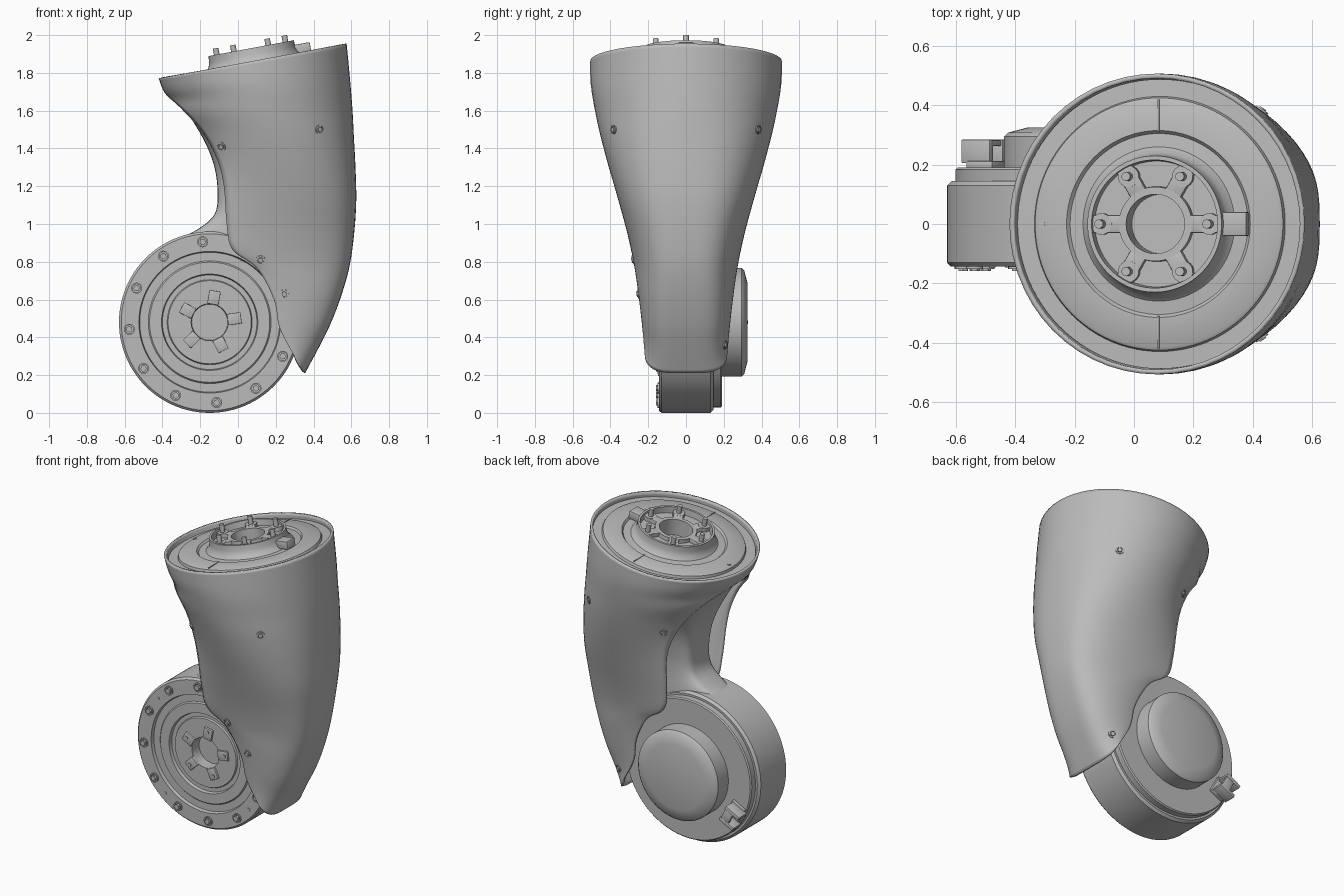
import bpy, bmesh
from math import sin, cos, pi, radians, atan
from mathutils import Vector, Matrix
from mathutils.bvhtree import BVHTree

if "Cube" in bpy.data.objects:
    bpy.data.objects.remove(bpy.data.objects["Cube"])

grey = bpy.data.materials.new("plain_grey")
grey.use_nodes = True
grey.diffuse_color = (0.5, 0.5, 0.5, 1)
grey.node_tree.nodes["Principled BSDF"].inputs["Base Color"].default_value = (0.5, 0.5, 0.5, 1)


def finish(name, bm, matrix=Matrix(), angle=32):
    """Turn a bmesh into a smooth-shaded object."""
    mesh = bpy.data.meshes.new(name)
    bm.to_mesh(mesh)
    bm.free()
    mesh.materials.append(grey)
    ob = bpy.data.objects.new(name, mesh)
    bpy.context.collection.objects.link(ob)
    ob.matrix_world = matrix
    bpy.ops.object.select_all(action='DESELECT')
    ob.select_set(True)
    bpy.context.view_layer.objects.active = ob
    bpy.ops.object.shade_smooth_by_angle(angle=radians(angle))
    return ob


def lathe(name, profile, matrix, steps=96):
    """Spin (radius, height) points about local z."""
    bm = bmesh.new()
    verts = [bm.verts.new((r, 0, z)) for r, z in profile]
    edges = [bm.edges.new(pair) for pair in zip(verts, verts[1:])]
    bmesh.ops.spin(bm, geom=verts + edges, cent=(0, 0, 0), axis=(0, 0, 1),
                   angle=2 * pi, steps=steps, use_duplicate=False)
    bmesh.ops.remove_doubles(bm, verts=bm.verts, dist=1e-4)
    bmesh.ops.recalc_face_normals(bm, faces=bm.faces)
    return finish(name, bm, matrix)


def box(name, matrix, centre, size, bevel):
    bm = bmesh.new()
    bmesh.ops.create_cube(bm, size=1, matrix=Matrix.Translation(centre) @ Matrix.Diagonal((*size, 1)))
    bmesh.ops.bevel(bm, geom=bm.edges[:], offset=bevel, segments=2, affect='EDGES', profile=0.5)
    return finish(name, bm, matrix)


def peg(name, matrix, radius, bottom, top, sides=16):
    bm = bmesh.new()
    bmesh.ops.create_cone(bm, cap_ends=True, segments=sides, radius1=radius, radius2=radius,
                          depth=top - bottom, matrix=Matrix.Translation((0, 0, (top + bottom) / 2)))
    return finish(name, bm, matrix)


def screw(name, matrix, radius, height):
    """Washer ring with a hexagonal head in the middle."""
    lathe(name + "_washer", [(radius, -.01), (radius, height * .5), (radius * .75, height * .5),
                             (radius * .75, -.01)], matrix, 20)
    peg(name + "_head", matrix, radius * .6, -.01, height, 6)


def catmull(rows, t):
    i = min(int(t), len(rows) - 2)
    u = t - i
    a, b, c, d = (rows[max(0, min(len(rows) - 1, i + k))] for k in (-1, 0, 1, 2))
    return [q + 0.5 * u * (r - p + u * (2*p - 5*q + 4*r - s + u * (3*(q - r) + s - p)))
            for p, q, r, s in zip(a, b, c, d)]


def loft(rows, sub=5, segs=56):
    """Rows: inner edge x, z, outer edge x, z, half width, wrap angle, roundness."""
    bm = bmesh.new()
    grid = []
    for n in range((len(rows) - 1) * sub + 1):
        ex, ez, ox, oz, w, wrap, power = catmull(rows, n / sub)
        wrap = radians(min(wrap, 180))
        ring = []
        for j in range(segs + 1):
            k = 2 * j / segs - 1
            th = abs(k) * wrap
            f = (cos(th) - cos(wrap)) / (1 - cos(wrap))
            y = w * max(sin(th), 0) ** power * (1 if k > 0 else -1)
            ring.append(bm.verts.new((ex + (ox - ex) * f, y, ez + (oz - ez) * f)))
        grid.append(ring)
    for a, b in zip(grid, grid[1:]):
        for j in range(segs):
            bm.faces.new((a[j], b[j], b[j + 1], a[j + 1]))
    bmesh.ops.remove_doubles(bm, verts=bm.verts, dist=1e-4)
    return bm


# Outer shell, closed at the rim and opening into a channel lower down
shell_bm = loft([
    (-.42, 1.77, .575, 1.955, .507, 180, 1),
    (-.385, 1.69, .59, 1.8, .505, 180, 1),
    (-.3, 1.61, .605, 1.62, .485, 155, .95),
    (-.185, 1.48, .613, 1.47, .455, 145, .85),
    (-.11, 1.34, .622, 1.3, .415, 138, .75),
    (-.075, 1.2, .626, 1.12, .37, 130, .67),
    (-.06, 1.0, .613, .93, .317, 120, .62),
    (-.03, .865, .587, .76, .285, 110, .57),
    (.1, .765, .54, .6, .265, 105, .53),
    (.19, .6, .485, .46, .245, 100, .5),
    (.22, .45, .425, .34, .23, 95, .5),
    (.295, .305, .355, .21, .218, 90, .5)])
shell_tree = BVHTree.FromBMesh(shell_bm)
shell = finish("outer_shell", shell_bm, angle=40)
wall = shell.modifiers.new("wall", 'SOLIDIFY')
wall.thickness = 0.016

# Inner neck between the joint and the top plate
finish("inner_neck", loft([
    (-.33, 1.68, .54, 1.82, .4, 180, .8),
    (-.2, 1.48, .52, 1.5, .28, 180, .55),
    (-.13, 1.32, .5, 1.3, .2, 180, .45),
    (-.108, 1.17, .5, 1.1, .16, 180, .35),
    (-.125, 1.05, .45, .95, .148, 180, .32),
    (-.22, .968, .3, .72, .14, 180, .3),
    (-.33, .915, .25, .69, .1, 180, .3)]), angle=40)

# Shell screws sit almost flush with the surface
for side, spots in ((-1, ((.43, 1.5), (-.085, 1.41), (.12, .81), (.245, .63))),
                    (1, ((.43, 1.5), (-.085, 1.41), (.34, .36)))):
    for x, z in spots:
        hit, normal, _, _ = shell_tree.ray_cast(Vector((x, 2 * side, z)), Vector((0, -side, 0)))
        if hit:
            turn = normal.to_track_quat('Z', 'Y').to_matrix().to_4x4()
            screw("shell_screw", Matrix.Translation(hit) @ turn, 0.024, 0.01)

# Tilted top plate with raised flange
top = Matrix.Translation((.082, 0, 1.862)) @ Matrix.Rotation(-atan(.186), 4, 'Y')
lathe("top_plate", [(.488, -.06), (.488, -.03), (.43, -.028), (.425, -.012), (.415, -.006),
                    (.315, -.002), (.305, -.014), (.26, -.01), (.24, .01), (.232, .035),
                    (.23, .07), (.216, .07), (.212, .03), (.127, .03), (.125, .055),
                    (.1, .055), (.1, -.05), (0, -.05)], top)
for k in range(6):
    arm = top @ Matrix.Rotation(k * pi / 3, 4, 'Z')
    box("flange_spoke", arm, (.164, 0, .035), (.1, .06, .04), .006)
    peg("flange_boss", arm @ Matrix.Translation((.185, 0, 0)), .036, .02, .056, 20)
    peg("flange_pin", arm @ Matrix.Translation((.185, 0, 0)), .015, .03, .104)
box("flange_key", top, (.268, 0, .02), (.085, .08, .05), .004)
for s in (-1, 1):
    box("plate_seam", top, (0, s * .365, -.004), (.006, .11, .008), .001)
peg("plate_dimple", top @ Matrix.Translation((-.4, 0, 0)), .011, -.02, -.001)

# Joint drum with stepped front face and motor cap on the back
drum = Matrix.Translation((-.15, 0, .48)) @ Matrix.Rotation(pi / 2, 4, 'X')
lathe("joint_drum", [(0, -.327), (.21, -.325), (.275, -.308), (.288, -.295), (.288, -.19),
                     (.445, -.19), (.452, -.183), (.452, -.145), (.465, -.145), (.48, -.13),
                     (.48, .13), (.468, .143), (.375, .143), (.37, .122), (.325, .122),
                     (.318, .13), (.255, .13), (.25, .11), (.225, .11), (.22, .12),
                     (.098, .12), (.095, .05), (0, .05)], drum)

# Ring of drum bolts with small plugs between some of them
for k in range(12):
    ring = drum @ Matrix.Rotation(radians(95 + 30 * k), 4, 'Z')
    screw("drum_bolt", ring @ Matrix.Translation((.427, 0, .143)), .029, .016)
    if k % 3 == 1:
        plug = drum @ Matrix.Rotation(radians(110 + 30 * k), 4, 'Z')
        peg("drum_plug", plug @ Matrix.Translation((.427, 0, .14)), .011, 0, .007)

# Five-armed hub on the front
for k in range(5):
    arm = drum @ Matrix.Rotation(radians(80 + 72 * k), 4, 'Z')
    box("hub_arm", arm, (.132, 0, .12), (.072, .06, .026), .002)
    peg("hub_screw", arm @ Matrix.Translation((.145, 0, .13)), .011, 0, .008, 12)

# Cable clip on the back of the drum
clip = drum @ Matrix.Rotation(radians(208), 4, 'Z')
box("clip_base", clip, (.39, 0, -.2), (.1, .12, .024), .004)
for s in (-1, 1):
    box("clip_prong", clip, (.405, s * .045, -.245), (.11, .024, .08), .004)
box("clip_bridge", clip, (.385, 0, -.273), (.06, .11, .02), .004)
